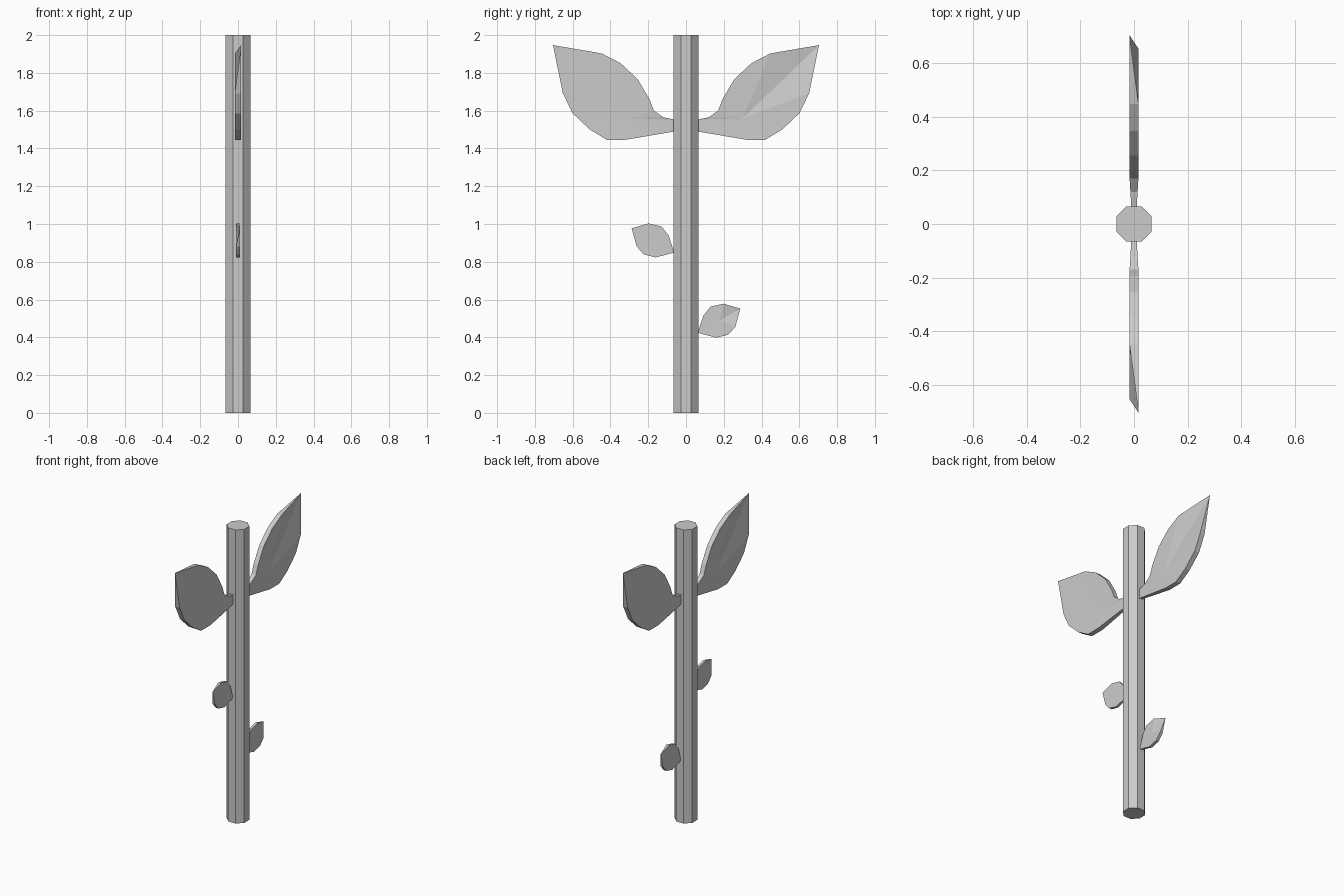
import bpy, bmesh, math

if "Cube" in bpy.data.objects:
    bpy.data.objects.remove(bpy.data.objects["Cube"])

R = 0.066 / math.cos(math.pi / 8)

# Octagonal stem
bpy.ops.mesh.primitive_cylinder_add(vertices=8, radius=R, depth=2, location=(0, 0, 1),
                                    rotation=(0, 0, math.pi / 8))
stem = bpy.context.object
stem.name = "stem"
# Keep flats on the axes whichever way the first vertex points
if max(abs((stem.matrix_world @ v.co).x) for v in stem.data.vertices) > 0.07:
    stem.rotation_euler[2] = 0


def leaf(name, outline, tip, rib, half, base_half, turn, lift=0.0):
    """Thin plate from a (y, z) outline, fanned around a rib point, sharpened at the tip."""
    bm = bmesh.new()
    s = -1 if turn else 1
    tip_v = bm.verts.new((-half * s, s * outline[tip][0], outline[tip][1] + lift))
    layers = []
    for side in (1, -1):
        ring = []
        for i, (y, z) in enumerate(outline):
            t = min(1, max(0, (y - 0.06) / 0.12))
            h = base_half + (half - base_half) * t
            ring.append(tip_v if i == tip else bm.verts.new((side * h * s, s * y, z + lift)))
        centre = bm.verts.new((side * half * 0.85 * s, s * rib[0], rib[1] + lift))
        layers.append(ring)
        for i in range(len(ring)):
            bm.faces.new((ring[i], ring[(i + 1) % len(ring)], centre))
    # Rim between both sides
    a, b = layers
    for i in range(len(a)):
        j = (i + 1) % len(a)
        corners = list(dict.fromkeys((a[i], a[j], b[j], b[i])))
        bm.faces.new(corners)
    bmesh.ops.recalc_face_normals(bm, faces=bm.faces)
    mesh = bpy.data.meshes.new(name)
    bm.to_mesh(mesh)
    bm.free()
    bpy.context.collection.objects.link(bpy.data.objects.new(name, mesh))


# Leaf outlines in the y-z plane
BIG = [(.06, 1.553), (.12, 1.565), (.17, 1.60), (.193, 1.66), (.256, 1.767), (.346, 1.851),
       (.446, 1.903), (.704, 1.947), (.652, 1.692), (.60, 1.586), (.51, 1.501),
       (.42, 1.446), (.32, 1.446), (.06, 1.49)]
SMALL = [(.062, .424), (.092, .515), (.13, .562), (.198, .578), (.288, .552),
         (.261, .456), (.224, .414), (.161, .398)]

# Opposite pair of big leaves, staggered small leaves
leaf("big_leaf_right", BIG, 7, (.30, 1.56), .017, .01, False)
leaf("big_leaf_left", BIG, 7, (.30, 1.56), .017, .01, True)
leaf("small_leaf_right", SMALL, 4, (.18, .49), .01, .006, False)
leaf("small_leaf_left", SMALL, 4, (.18, .49), .01, .006, True, .425)
